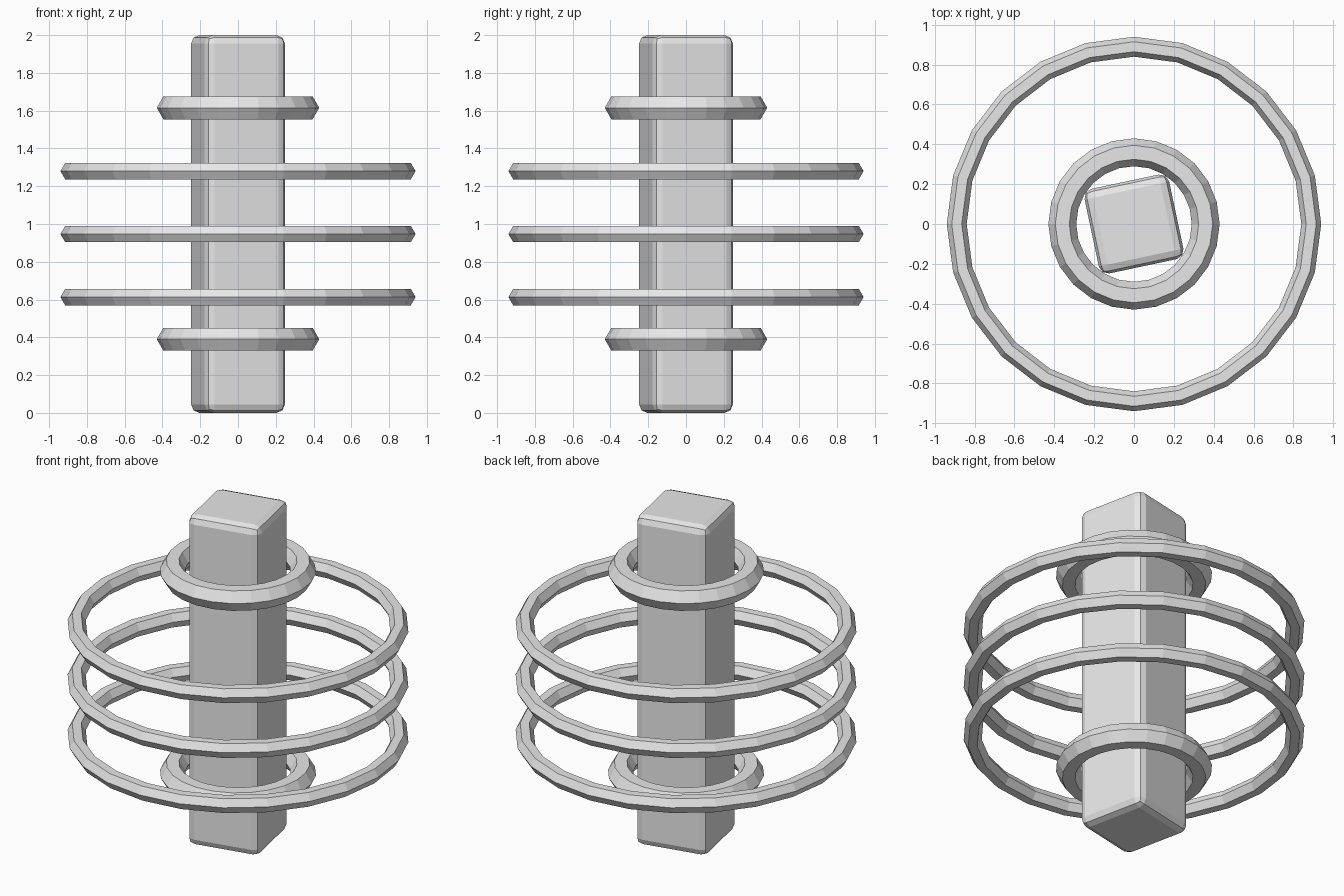
import bpy
import math

if "Cube" in bpy.data.objects:
    bpy.data.objects.remove(bpy.data.objects["Cube"])

# One plain grey for every part
grey = bpy.data.materials.new("light_grey")
grey.diffuse_color = (0.8, 0.8, 0.8, 1.0)
grey.use_nodes = True
grey.node_tree.nodes["Principled BSDF"].inputs["Base Color"].default_value = grey.diffuse_color


def ring(name, z, major, minor):
    """Faceted horizontal ring with a hexagonal section."""
    bpy.ops.mesh.primitive_torus_add(
        location=(0, 0, z), major_radius=major, minor_radius=minor,
        major_segments=24, minor_segments=6)
    obj = bpy.context.object
    obj.name = name
    obj.data.materials.append(grey)
    bpy.ops.object.shade_flat()


# Central square column with rounded edges, turned slightly about its axis
bpy.ops.mesh.primitive_cube_add(size=1, location=(0, 0, 1))
column = bpy.context.object
column.name = "column"
column.scale = (0.434, 0.434, 2.0)
bpy.ops.object.transform_apply(location=False, rotation=False, scale=True)
column.rotation_euler.z = math.radians(12)
column.data.materials.append(grey)
bevel = column.modifiers.new("rounded_edges", 'BEVEL')
bevel.width = 0.045
bevel.segments = 2

# Three wide thin rings around the middle
for i, z in enumerate((0.613, 0.947, 1.28)):
    ring(f"wide_ring_{i + 1}", z, 0.89, 0.05)

# Two small thick collars near the ends
for name, z in (("lower_collar", 0.39), ("upper_collar", 1.615)):
    ring(name, z, 0.36, 0.07)
